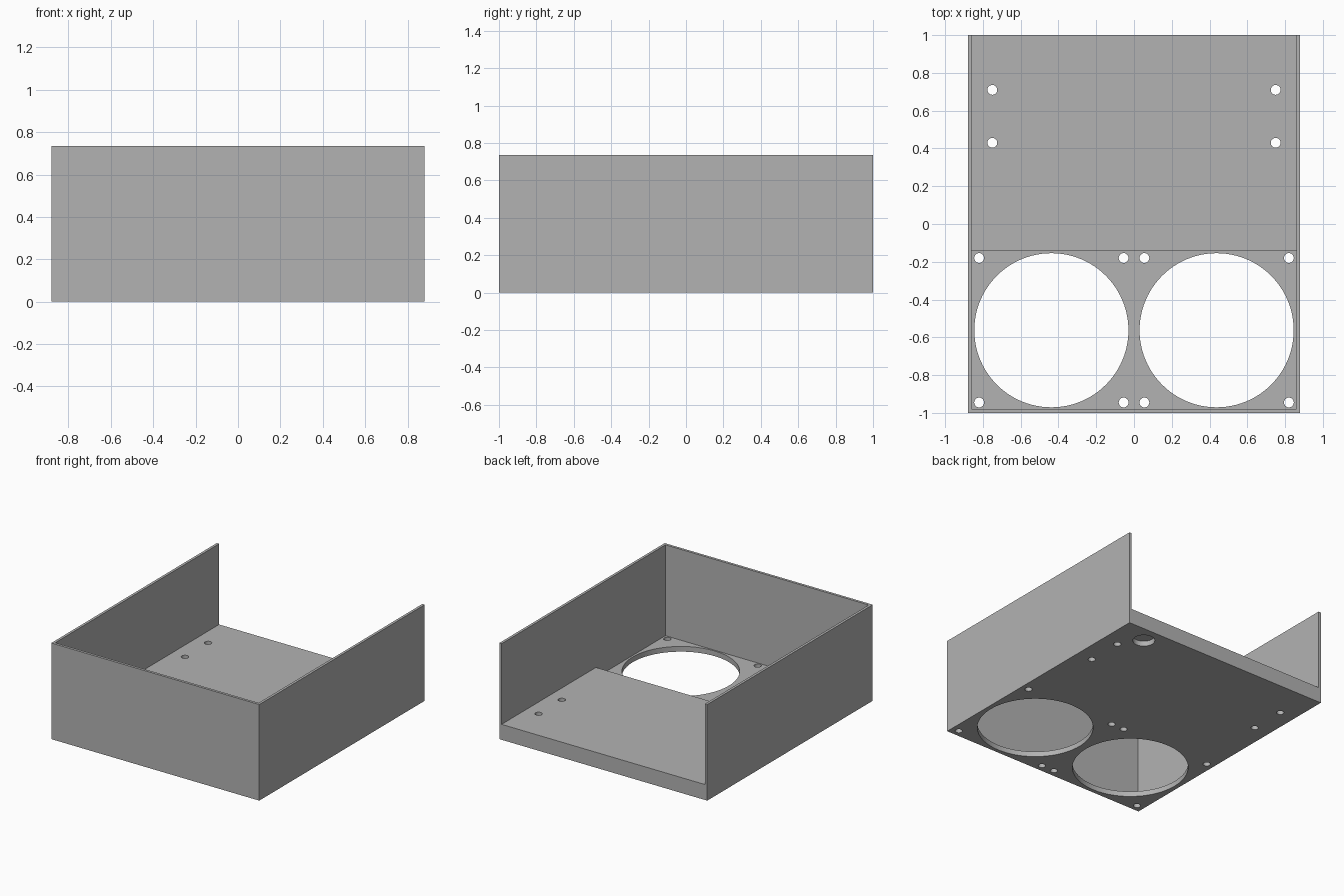
import bpy
import bmesh
from mathutils import Matrix, Vector

cube = bpy.data.objects.get("Cube")
if cube:
    bpy.data.objects.remove(cube, do_unlink=True)

# Main sizes
W, L, H = 0.88, 1.0, 0.735      # half width, half length, height
WALL, FLOOR, DECK = 0.02, 0.04, 0.118
STEP_Y = -0.14                  # front edge of the raised deck

grey = bpy.data.materials.new("plain grey")
grey.use_nodes = True
colour = (0.45, 0.45, 0.45, 1)
grey.diffuse_color = colour
grey.node_tree.nodes["Principled BSDF"].inputs["Base Color"].default_value = colour


def add_object(name, bm):
    bmesh.ops.recalc_face_normals(bm, faces=bm.faces)
    mesh = bpy.data.meshes.new(name)
    bm.to_mesh(mesh)
    bm.free()
    mesh.materials.append(grey)
    obj = bpy.data.objects.new(name, mesh)
    bpy.context.collection.objects.link(obj)
    return obj


def prism(name, points, direction):
    """Extrude a closed outline along a direction."""
    bm = bmesh.new()
    face = bm.faces.new([bm.verts.new(p) for p in points])
    new = bmesh.ops.extrude_face_region(bm, geom=[face])["geom"]
    verts = [v for v in new if isinstance(v, bmesh.types.BMVert)]
    bmesh.ops.translate(bm, verts=verts, vec=Vector(direction))
    return add_object(name, bm)


def drill(bm, x, y, radius, bottom, top, sides):
    bmesh.ops.create_cone(
        bm, cap_ends=True, segments=sides, radius1=radius, radius2=radius,
        depth=top - bottom, matrix=Matrix.Translation((x, y, (bottom + top) / 2)))


# U-shaped wall around the front and both sides, open at the back
iw = W - WALL
outline = [(-W, L), (-W, -L), (W, -L), (W, L),
           (iw, L), (iw, WALL - L), (-iw, WALL - L), (-iw, L)]
walls = prism("side_and_front_walls", [(x, y, 0) for x, y in outline], (0, 0, H))

# Stepped base: thin fan floor in front, thick deck behind
profile = [(WALL - L, 0), (L, 0), (L, DECK), (STEP_Y, DECK),
           (STEP_Y, FLOOR), (WALL - L, FLOOR)]
base = prism("stepped_base", [(-iw, y, z) for y, z in profile], (2 * iw, 0, 0))

# Holes: fan openings, fan screws, deck screws and a blind pocket underneath
bm = bmesh.new()
for side in (-1, 1):
    drill(bm, side * 0.4375, -0.5625, 0.408, -0.1, 0.3, 96)
    for y in (-0.945, -0.18):
        for x in (0.055, 0.82):
            drill(bm, side * x, y, 0.026, -0.1, 0.3, 32)
    for y in (0.43, 0.71):
        drill(bm, side * 0.75, y, 0.026, -0.1, 0.3, 32)
drill(bm, 0.64, 0.87, 0.078, -0.1, FLOOR, 48)
cutter = add_object("hole_cutter", bm)
cutter.hide_render = True

# Cut the holes and bake the result
cut = base.modifiers.new("holes", "BOOLEAN")
cut.operation = "DIFFERENCE"
cut.solver = "EXACT"
cut.object = cutter
bpy.context.view_layer.update()
graph = bpy.context.evaluated_depsgraph_get()
baked = bpy.data.meshes.new_from_object(base.evaluated_get(graph))
base.modifiers.clear()
base.data = baked
bpy.data.objects.remove(cutter, do_unlink=True)

# Smooth the round hole walls, keep the plate edges sharp
bpy.ops.object.select_all(action="DESELECT")
base.select_set(True)
bpy.context.view_layer.objects.active = base
bpy.ops.object.shade_smooth_by_angle()
